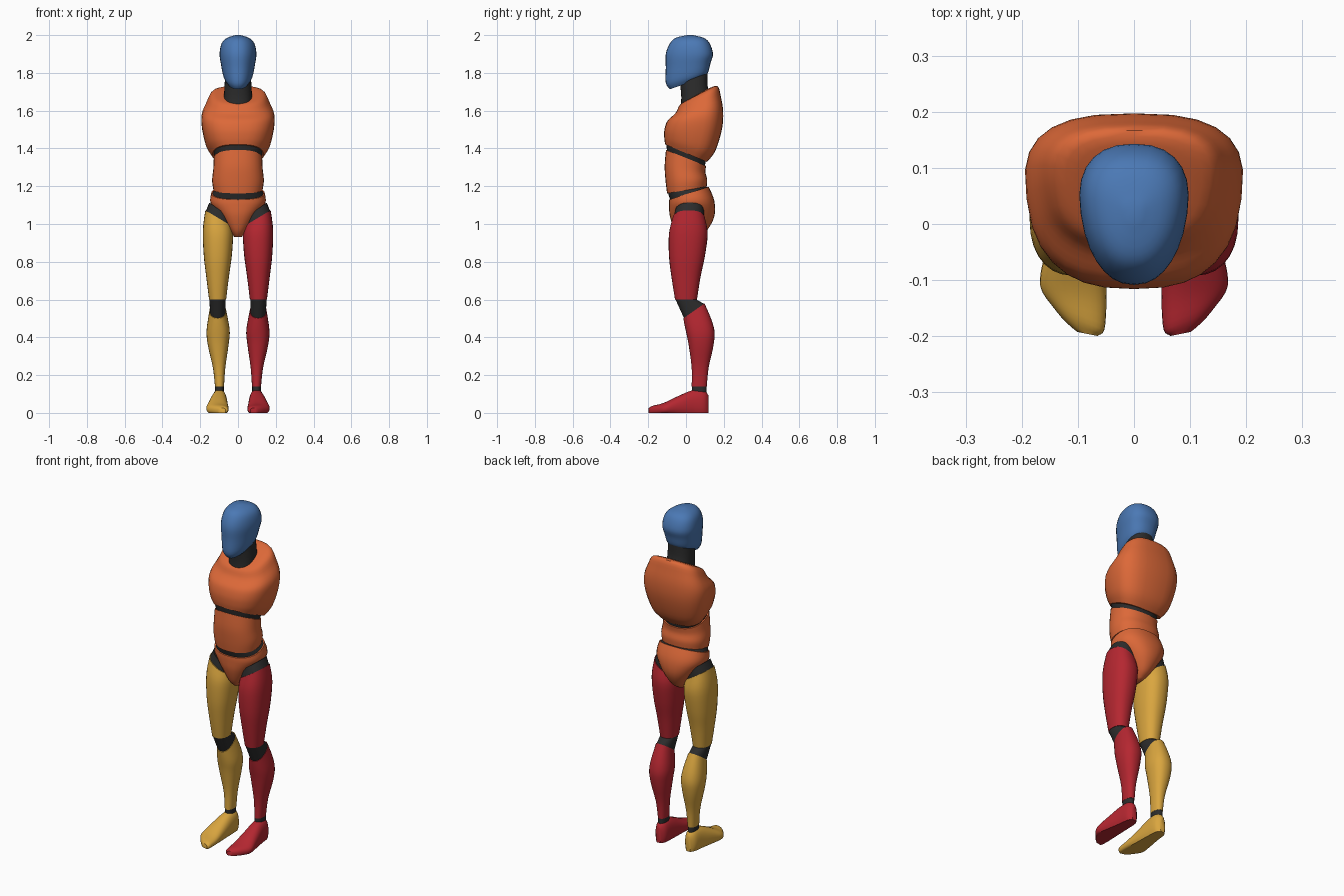
import bpy
import bmesh
from math import cos, sin, pi, copysign, radians

cube = bpy.data.objects.get("Cube")
if cube:
    bpy.data.objects.remove(cube, do_unlink=True)


def material(name, red, green, blue):
    mat = bpy.data.materials.new(name)
    mat.use_nodes = True
    colour = (red, green, blue, 1)
    mat.diffuse_color = colour
    mat.node_tree.nodes["Principled BSDF"].inputs["Base Color"].default_value = colour
    return mat


BLUE = material("blue", red=.07, green=.19, blue=.46)
ORANGE = material("orange", red=.72, green=.14, blue=.04)
RED = material("red", red=.46, green=.02, blue=.03)
YELLOW = material("yellow", red=.7, green=.38, blue=.05)
DARK = material("dark_grey", red=.025, green=.025, blue=.025)


def section(z, width, front, back, tilt=0, lean=0, x=0):
    """Level cross-section; tilt raises its back, lean raises its outer side."""
    return (x, (front + back) / 2, z, width / 2, (back - front) / 2, lean, tilt)


def foot_slice(y, width, top, x, skew=0):
    """Upright cross-section of a foot, resting on the ground."""
    return (x, y, top * .4, width / 2, top * .6, skew, 0)


def smooth_path(rings, steps=4):
    """Catmull-Rom interpolation through the cross-sections."""
    padded = [rings[0], *rings, rings[-1]]
    result = []
    for before, start, end, after in zip(padded, padded[1:], padded[2:], padded[3:]):
        for step in range(steps):
            t = step / steps
            result.append([
                q + t / 2 * (r - p + t * (2 * p - 5 * q + 4 * r - s + t * (3 * (q - r) + s - p)))
                for p, q, r, s in zip(before, start, end, after)])
    return result + [rings[-1]]


def rounded(value, power):
    return copysign(abs(value) ** (2 / power), value)


def loft(name, mat, rings, side=1, power=2.3, taper=0, lying=False, sides=28):
    """Skin a body part over its cross-sections and shade it smooth."""
    bm = bmesh.new()
    loops = []
    for x, y, z, half_width, half_depth, lean, tilt in smooth_path(rings):
        loop = []
        for i in range(sides):
            angle = 2 * pi * i / sides
            across = rounded(sin(angle), power)
            u = half_width * rounded(cos(angle), power) * (1 + taper * across)
            v = half_depth * across
            if lying:
                point = (side * (x + u), y + lean * u, max(z + v, 0))
            else:
                point = (side * (x + u), y + v, z + lean * u + tilt * v)
            loop.append(bm.verts.new(point))
        loops.append(loop)
    for low, high in zip(loops, loops[1:]):
        for i in range(sides):
            bm.faces.new((low[i - 1], low[i], high[i], high[i - 1]))
    bm.faces.new(loops[0])
    bm.faces.new(loops[-1])
    bmesh.ops.recalc_face_normals(bm, faces=bm.faces)
    mesh = bpy.data.meshes.new(name)
    bm.to_mesh(mesh)
    bm.free()
    mesh.materials.append(mat)
    obj = bpy.data.objects.new(name, mesh)
    bpy.context.collection.objects.link(obj)
    bpy.ops.object.select_all(action='DESELECT')
    obj.select_set(True)
    bpy.context.view_layer.objects.active = obj
    bpy.ops.object.shade_smooth_by_angle(angle=radians(45))


def joint(name, low, high, side=1, slim=.95):
    """Dark link between the facing ends of two parts."""
    ends = [(x, y, z, w * slim, d * slim, lean, tilt) for x, y, z, w, d, lean, tilt in (low, high)]
    loft(name, DARK, ends, side)


# Head and neck
loft("head", BLUE, [
    section(z=1.745, width=.11, front=-.085, back=.095, tilt=.35),
    section(z=1.775, width=.15, front=-.107, back=.117, tilt=.25),
    section(z=1.84, width=.175, front=-.107, back=.13, tilt=.1),
    section(z=1.9, width=.19, front=-.107, back=.143),
    section(z=1.955, width=.17, front=-.086, back=.126),
    section(z=1.985, width=.115, front=-.055, back=.095),
    section(z=2, width=.025, front=.005, back=.035),
], taper=.18)
loft("neck", DARK, [
    section(z=1.64, width=.15, front=-.03, back=.13, tilt=.5),
    section(z=1.7, width=.146, front=-.025, back=.115, tilt=.4),
    section(z=1.79, width=.136, front=-.035, back=.115, tilt=.2),
])

# Torso
chest_base = section(z=1.375, width=.27, front=-.11, back=.11, tilt=-.42)
abdomen_top = section(z=1.35, width=.256, front=-.106, back=.106, tilt=-.4)
abdomen_base = section(z=1.18, width=.26, front=-.1, back=.11, tilt=.17)
pelvis_top = section(z=1.163, width=.284, front=-.09, back=.12, tilt=.33)
loft("chest", ORANGE, [
    chest_base,
    section(z=1.42, width=.33, front=-.115, back=.155, tilt=-.25),
    section(z=1.5, width=.374, front=-.114, back=.19),
    section(z=1.57, width=.38, front=-.097, back=.197, tilt=.15),
    section(z=1.63, width=.33, front=-.055, back=.185, tilt=.35),
    section(z=1.68, width=.27, front=-.033, back=.167, tilt=.5),
    section(z=1.685, width=.14, front=0, back=.12, tilt=.55),
], power=2.7, taper=.1)
loft("abdomen", ORANGE, [
    abdomen_base,
    section(z=1.23, width=.274, front=-.108, back=.112, tilt=.05),
    section(z=1.29, width=.262, front=-.113, back=.103, tilt=-.15),
    abdomen_top,
])
loft("pelvis", ORANGE, [
    section(z=.93, width=.036, front=-.03, back=.06),
    section(z=.965, width=.096, front=-.06, back=.11),
    section(z=1.04, width=.2, front=-.085, back=.15),
    section(z=1.11, width=.29, front=-.09, back=.15, tilt=.1),
    pelvis_top,
])
joint("rib_joint", abdomen_top, chest_base)
joint("waist_joint", pelvis_top, abdomen_base)

# Legs, one colour per side
hip = section(x=.09, z=1.07, width=.13, front=-.06, back=.1, lean=.7)
thigh_top = section(x=.102, z=1.03, width=.142, front=-.07, back=.1, lean=.6)
thigh_base = section(x=.108, z=.6, width=.09, front=-.058, back=.058)
shin_top = section(x=.107, z=.54, width=.088, front=-.014, back=.098, tilt=.7)
shin_base = section(x=.098, z=.14, width=.048, front=.03, back=.11)
ankle = section(x=.098, z=.1, width=.048, front=.03, back=.11)
for label, side, colour in (("left", 1, RED), ("right", -1, YELLOW)):
    loft(label + "_thigh", colour, [
        thigh_base,
        section(x=.108, z=.72, width=.12, front=-.077, back=.077),
        section(x=.107, z=.83, width=.148, front=-.09, back=.1),
        section(x=.106, z=.95, width=.16, front=-.09, back=.115, lean=.2),
        thigh_top,
    ], side)
    loft(label + "_shin", colour, [
        shin_base,
        section(x=.1, z=.24, width=.066, front=.03, back=.12),
        section(x=.105, z=.36, width=.11, front=.014, back=.146),
        section(x=.105, z=.44, width=.122, front=0, back=.148, tilt=.15),
        shin_top,
    ], side)
    loft(label + "_foot", colour, [
        foot_slice(y=.12, width=.03, top=.09, x=.098),
        foot_slice(y=.095, width=.07, top=.12, x=.098),
        foot_slice(y=.035, width=.085, top=.12, x=.1),
        foot_slice(y=-.05, width=.106, top=.085, x=.106),
        foot_slice(y=-.12, width=.118, top=.052, x=.108, skew=.15),
        foot_slice(y=-.172, width=.086, top=.038, x=.096, skew=.4),
        foot_slice(y=-.196, width=.036, top=.026, x=.083, skew=.2),
    ], side, lying=True)
    joint(label + "_hip_joint", thigh_top, hip, side)
    joint(label + "_knee_joint", shin_top, thigh_base, side)
    joint(label + "_ankle_joint", ankle, shin_base, side)
